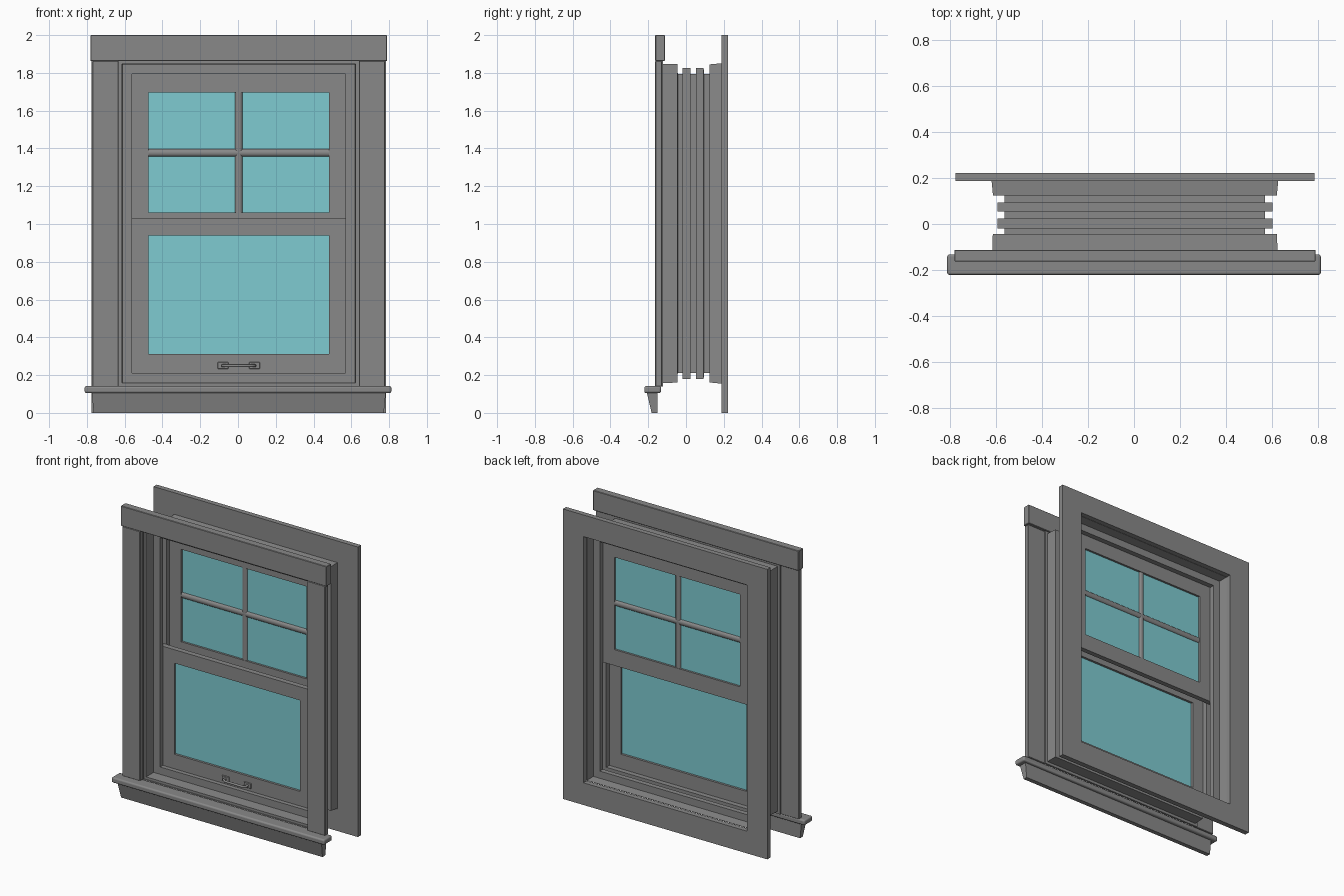
import bpy, bmesh, math
from mathutils import Matrix

cube = bpy.data.objects.get("Cube")
if cube:
    bpy.data.objects.remove(cube)

CX = 0.004      # the frame sits slightly to one side of the sill


def material(name, rgb):
    m = bpy.data.materials.new(name)
    m.use_nodes = True
    m.diffuse_color = (*rgb, 1)
    m.node_tree.nodes["Principled BSDF"].inputs["Base Color"].default_value = (*rgb, 1)
    return m


GREY = material("painted grey", (0.25, 0.25, 0.25))
TEAL = material("teal glass", (0.21, 0.6, 0.64))


def finish(name, bm, mat=GREY, x=CX):
    bmesh.ops.recalc_face_normals(bm, faces=bm.faces)
    me = bpy.data.meshes.new(name)
    bm.to_mesh(me)
    bm.free()
    me.materials.append(mat)
    ob = bpy.data.objects.new(name, me)
    ob.location.x = x
    bpy.context.collection.objects.link(ob)
    return ob


def bevel(ob, width, segments=1):
    mod = ob.modifiers.new("soft edges", "BEVEL")
    mod.width, mod.segments = width, segments
    return ob


def smooth(ob):
    bpy.ops.object.select_all(action="DESELECT")
    ob.select_set(True)
    bpy.context.view_layer.objects.active = ob
    bpy.ops.object.shade_smooth_by_angle()


def box(name, x0, x1, y0, y1, z0, z1, mat=GREY, x=CX):
    bm = bmesh.new()
    bmesh.ops.create_cube(bm, size=1)
    bmesh.ops.scale(bm, vec=(x1 - x0, y1 - y0, z1 - z0), verts=bm.verts)
    bmesh.ops.translate(bm, vec=((x0 + x1) / 2, (y0 + y1) / 2, (z0 + z1) / 2), verts=bm.verts)
    return finish(name, bm, mat, x)


def loft(name, loops, closed):
    """Join rectangles (half width, bottom, top, y) into a frame."""
    bm = bmesh.new()
    rings = [[bm.verts.new((sx * hw, y, z)) for sx, z in
              ((-1, z0), (1, z0), (1, z1), (-1, z1))] for hw, z0, z1, y in loops]
    pairs = list(zip(rings, rings[1:]))
    if closed:
        pairs.append((rings[-1], rings[0]))
    for a, b in pairs:
        for i in range(4):
            j = (i + 1) % 4
            bm.faces.new((a[i], a[j], b[j], b[i]))
    return finish(name, bm)


def frame(name, outer, inner, y0, y1):
    return loft(name, [(*outer, y0), (*outer, y1), (*inner, y1), (*inner, y0)], True)


def extrude_profile(name, profile, half, x=CX):
    """Sweep a (y, z) profile along x; half gives the half length at each point."""
    bm = bmesh.new()
    ends = [[bm.verts.new((s * h, y, z)) for (y, z), h in zip(profile, half)] for s in (-1, 1)]
    bm.faces.new(ends[0])
    bm.faces.new(ends[1][::-1])
    n = len(profile)
    for i in range(n):
        j = (i + 1) % n
        bm.faces.new((ends[0][i], ends[0][j], ends[1][j], ends[1][i]))
    return finish(name, bm, x=x)


# Jamb liner: thin stepped sheet with a groove for each sash
steps = [(.637, -.135), (.637, -.122), (.619, -.122), (.617, -.045), (.566, -.045),
         (.566, -.018), (.597, -.018), (.597, .023), (.566, .023), (.566, .055),
         (.597, .055), (.597, .093), (.566, .093), (.566, .125), (.616, .125), (.622, .188)]
jamb = loft("jamb_liner", [(h, 1.003 - h - .225, 1.003 + h + .225, y) for h, y in steps], False)
sheet = jamb.modifiers.new("thickness", "SOLIDIFY")
sheet.thickness, sheet.offset = .003, 0

# Flat trim on the back
frame("back_trim", (.78, 0, 2), (.624, .153, 1.851), .187, .222)

# Front casing, header, sill and apron
for side, s in (("right", -1), ("left", 1)):
    a, b = sorted((s * .637, s * .775))
    bevel(box(side + "_casing", a, b, -.163, -.128, .14, 1.862), .003)
bevel(box("header", -.785, .785, -.163, -.112, 1.862, 2), .003)
sill = bevel(box("sill", -.812, .812, -.221, -.132, .105, .142, x=0), .01, 3)
smooth(sill)
extrude_profile("apron", [(-.207, .106), (-.152, .106), (-.152, 0), (-.182, 0)],
                [.778, .778, .768, .768])

# Sashes with their glass: lower one in front, upper one behind
for name, z0, z1, g0, g1, y0, y1 in (("lower", .188, 1.033, .312, .94, -.016, .021),
                                     ("upper", .95, 1.817, 1.06, 1.697, .057, .091)):
    frame(name + "_sash", (.595, z0, z1), (.479, g0, g1), y0, y1)
    mid = (y0 + y1) / 2
    box(name + "_glass", -.482, .482, mid - .003, mid + .003, g0 - .003, g1 + .003, TEAL)


# Rounded glazing bars across the upper glass
def glazing_bar(name, length, z, turn):
    bm = bmesh.new()
    bmesh.ops.create_cone(bm, cap_ends=True, segments=16, radius1=.02, radius2=.02, depth=length)
    bmesh.ops.scale(bm, vec=(1, .75, 1), verts=bm.verts)
    bmesh.ops.rotate(bm, matrix=Matrix.Rotation(turn, 3, "Y"), verts=bm.verts)
    bmesh.ops.translate(bm, vec=(0, .074, z), verts=bm.verts)
    smooth(finish(name, bm))


glazing_bar("vertical_glazing_bar", .637, 1.378, 0)
glazing_bar("horizontal_glazing_bar", .958, 1.377, math.pi / 2)

# Lift handle: two plates and a bowed rod
for side, s in (("right", -1), ("left", 1)):
    a, b = sorted((s * .055, s * .112))
    bevel(box(side + "_handle_plate", a, b, -.023, -.015, .232, .269), .003)
curve = bpy.data.curves.new("handle_rod", "CURVE")
curve.dimensions = "3D"
curve.bevel_depth = .008
curve.bevel_resolution = 2
curve.use_fill_caps = True
path = [(-.085, -.018), (-.085, -.04), (-.065, -.054), (.065, -.054), (.085, -.04), (.085, -.018)]
spline = curve.splines.new("POLY")
spline.points.add(len(path) - 1)
for p, (x, y) in zip(spline.points, path):
    p.co = (x, y, .25, 1)
curve.materials.append(GREY)
rod = bpy.data.objects.new("handle_rod", curve)
rod.location.x = CX
bpy.context.collection.objects.link(rod)
